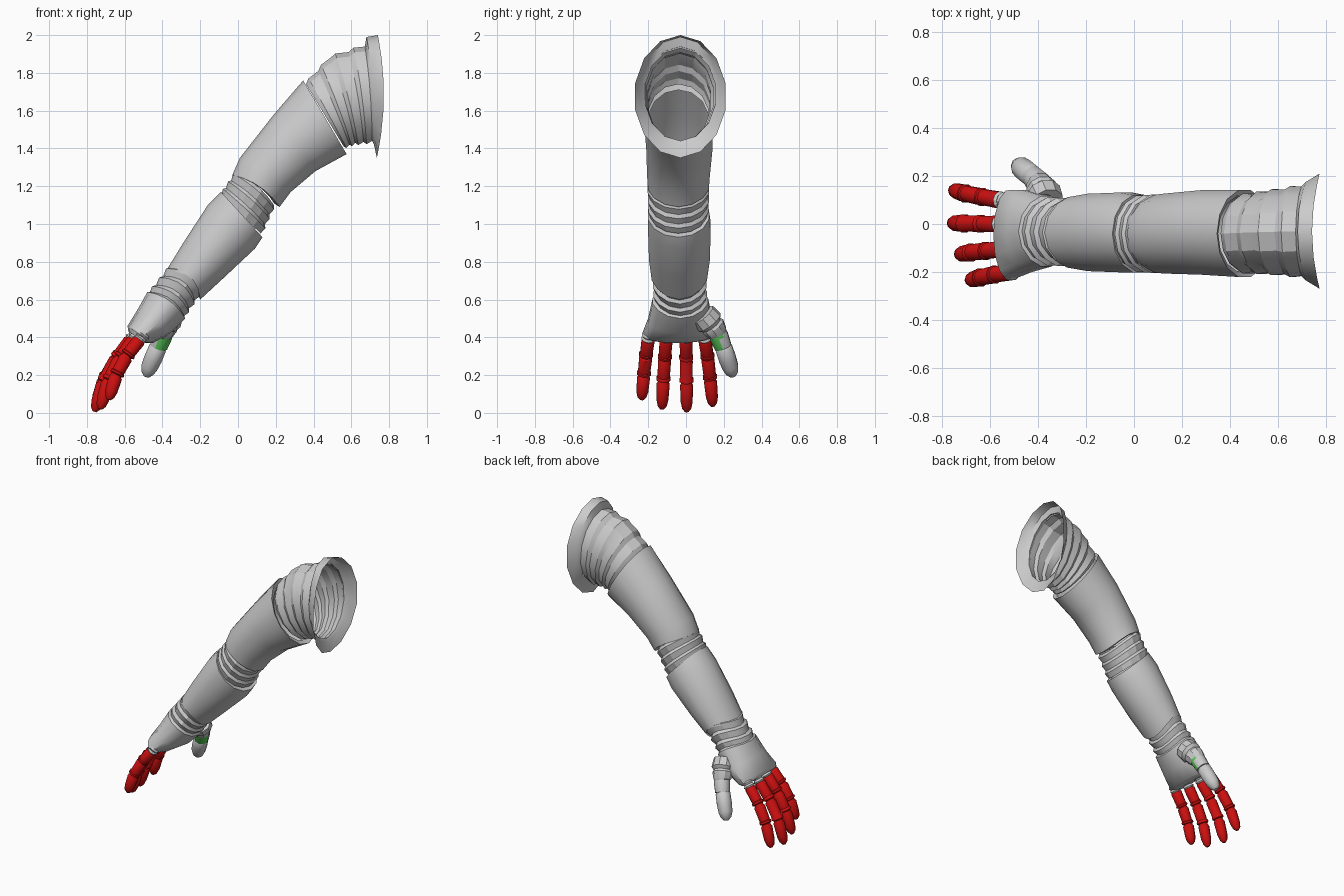
import bpy
import bmesh
import math
from mathutils import Vector

cube = bpy.data.objects.get("Cube")
if cube:
    bpy.data.objects.remove(cube, do_unlink=True)


def make_material(name, color):
    mat = bpy.data.materials.new(name)
    mat.use_nodes = True
    mat.diffuse_color = color
    mat.node_tree.nodes["Principled BSDF"].inputs["Base Color"].default_value = color
    return mat


GREY = make_material("light grey", (0.6, 0.6, 0.6, 1))
RED = make_material("red", (0.6, 0.005, 0.005, 1))
GREEN = make_material("green", (0.1, 0.6, 0.1, 1))


def skin(name, loops, materials, smooth, cap_start=False, cap_end=False, rule=None):
    """Bridge rings of points into a tube, optionally capped."""
    bm = bmesh.new()
    rings = [[bm.verts.new(p) for p in loop] for loop in loops]
    count = len(rings[0])
    for a, b in zip(rings, rings[1:]):
        for i in range(count):
            j = (i + 1) % count
            bm.faces.new((a[i], a[j], b[j], b[i]))
    if cap_start:
        bm.faces.new(list(reversed(rings[0])))
    if cap_end:
        bm.faces.new(rings[-1])
    bmesh.ops.recalc_face_normals(bm, faces=bm.faces)
    bm.normal_update()
    if rule:
        for face in bm.faces:
            face.material_index = int(rule(face.normal))
    mesh = bpy.data.meshes.new(name)
    bm.to_mesh(mesh)
    bm.free()
    for mat in materials:
        mesh.materials.append(mat)
    obj = bpy.data.objects.new(name, mesh)
    bpy.context.collection.objects.link(obj)
    bpy.ops.object.select_all(action='DESELECT')
    obj.select_set(True)
    bpy.context.view_layer.objects.active = obj
    bpy.ops.object.shade_smooth_by_angle(angle=math.radians(smooth))
    return obj


def section(ring, scale=1.0, sides=14):
    """Ellipse spanning a top and a bottom point; bulge bows its sides up the arm."""
    top_x, top_z, low_x, low_z, y_mid, y_half, bulge = ring
    mid = Vector(((top_x + low_x) / 2, y_mid, (top_z + low_z) / 2))
    half = Vector(((top_x - low_x) / 2, 0, (top_z - low_z) / 2))
    along = Vector((half.z, 0, -half.x)).normalized()
    points = []
    for i in range(sides):
        a = math.tau * i / sides
        side = Vector((0, y_half * math.sin(a), 0))
        points.append(mid + (half * math.cos(a) + side) * scale
                      + along * bulge * math.sin(a) ** 2)
    return points


def shell(name, rings, **options):
    return skin(name, [section(r) for r in rings], [GREY], 42, **options)


def pleats(name, keys, folds, flare):
    """Bellows: every fold steps out sharply, then slopes back in."""
    loops = []
    for a, b in zip(keys, keys[1:]):
        for i in range(folds):
            for step, scale in ((0, 1), (0.3, 1 + flare)):
                t = (i + step) / folds
                loops.append(section([u + (v - u) * t for u, v in zip(a, b)], scale))
    loops.append(section(keys[-1]))
    return skin(name, loops, [GREY], 25)


def tube(name, stations, materials, sides=10, smooth=40, rule=None):
    """Round tube through (point, radius) stations, closed at both ends."""
    points = [Vector(p) for p, r in stations]
    loops = []
    for i, (p, r) in enumerate(stations):
        axis = (points[min(i + 1, len(points) - 1)] - points[max(i - 1, 0)]).normalized()
        u = axis.cross(Vector((0, 1, 0))).normalized()
        v = axis.cross(u)
        angles = [math.tau * k / sides for k in range(sides)]
        loops.append([points[i] + (u * math.cos(a) + v * math.sin(a)) * r for a in angles])
    return skin(name, loops, materials, smooth, True, True, rule)


# Flared shoulder cuff
shell("shoulder_cuff", [
    (0.67, 1.93, 0.71, 1.44, -0.03, 0.19, 0.01),
    (0.68, 1.99, 0.72, 1.42, -0.03, 0.21, 0.02),
    (0.74, 2.0, 0.735, 1.35, -0.03, 0.245, 0.035)])

# Shoulder bellows
pleats("shoulder_pleats", [
    (0.36, 1.74, 0.56, 1.41, -0.04, 0.16, 0),
    (0.49, 1.88, 0.62, 1.43, -0.035, 0.17, 0.01),
    (0.68, 1.94, 0.71, 1.44, -0.03, 0.19, 0.01)], 2, 0.06)

# Upper arm with a turned-in lip at each end
shell("upper_arm", [
    (0.35, 1.71, 0.55, 1.39, -0.04, 0.16, 0),
    (0.345, 1.76, 0.575, 1.37, -0.04, 0.185, 0),
    (0.19, 1.58, 0.41, 1.28, -0.035, 0.18, 0),
    (0.01, 1.35, 0.28, 1.17, -0.04, 0.17, 0.01),
    (-0.03, 1.26, 0.22, 1.09, -0.04, 0.165, 0.03),
    (-0.01, 1.24, 0.19, 1.11, -0.04, 0.14, 0.03)])

# Elbow bellows
pleats("elbow_pleats", [
    (-0.01, 1.27, 0.19, 1.1, -0.04, 0.155, 0.02),
    (-0.09, 1.15, 0.12, 0.95, -0.04, 0.15, 0)], 3, 0.08)

# Forearm
shell("forearm", [
    (-0.07, 1.15, 0.1, 0.95, -0.04, 0.14, 0),
    (-0.09, 1.17, 0.13, 0.93, -0.04, 0.165, 0),
    (-0.16, 1.1, 0.09, 0.87, -0.035, 0.17, 0),
    (-0.29, 0.9, -0.07, 0.72, -0.035, 0.165, 0.02),
    (-0.385, 0.745, -0.2, 0.6, -0.035, 0.15, 0.06),
    (-0.36, 0.74, -0.21, 0.62, -0.035, 0.13, 0.06)])

# Wrist bellows
pleats("wrist_pleats", [
    (-0.36, 0.77, -0.2, 0.64, -0.035, 0.13, 0.05),
    (-0.47, 0.63, -0.29, 0.51, -0.03, 0.13, 0.03)], 3, 0.12)

# Palm, flattening towards the knuckles
shell("hand", [
    (-0.44, 0.64, -0.29, 0.53, -0.03, 0.12, 0.03),
    (-0.48, 0.64, -0.28, 0.5, -0.03, 0.15, 0.03),
    (-0.53, 0.55, -0.36, 0.42, -0.03, 0.175, 0),
    (-0.585, 0.46, -0.45, 0.37, -0.045, 0.19, 0),
    (-0.58, 0.43, -0.49, 0.37, -0.045, 0.175, 0)], cap_end=True)

# Four fingers: base, tip
FINGERS = {
    "index": ((-0.56, 0.1, 0.39), (-0.755, 0.142, 0.035)),
    "middle": ((-0.565, 0.0, 0.39), (-0.76, 0.004, 0.006)),
    "ring": ((-0.55, -0.105, 0.39), (-0.73, -0.127, 0.02)),
    "little": ((-0.52, -0.2, 0.39), (-0.685, -0.235, 0.07))}
BEND = ((0, 0), (0.42, 0.28), (0.76, 0.6), (1, 1))
PHALANX = ((0.02, 0.8), (0.1, 1), (0.8, 0.95), (0.84, 1.08), (0.93, 1.08), (0.97, 0.8))
FINGERTIP = ((0.02, 0.8), (0.1, 1), (0.65, 0.92), (0.88, 0.7), (1, 0.3))

for label, (base, tip) in FINGERS.items():
    base, tip = Vector(base), Vector(tip)
    span = tip - base
    joints = [base + Vector((span.x * f, span.y * (f + g) / 2, span.z * g)) for f, g in BEND]
    stations = []
    for k, (a, b) in enumerate(zip(joints, joints[1:])):
        profile = FINGERTIP if k == 2 else PHALANX
        stations += [(a.lerp(b, t), r * 0.036) for t, r in profile]
    tube(label + "_finger", stations, [RED])
    # Grey ribbed knuckle between palm and finger
    axis = (joints[1] - base).normalized()
    ribs = [(base + axis * (0.012 * k - 0.04), 0.037 if k % 2 else 0.029) for k in range(5)]
    tube(label + "_knuckle", ribs, [GREY], smooth=25)

# Thumb: ribbed root, two-tone collar, rounded end
tube("thumb_root", [
    ((-0.36, 0.09, 0.52), 0.07), ((-0.375, 0.125, 0.48), 0.075),
    ((-0.38, 0.135, 0.465), 0.06), ((-0.385, 0.145, 0.455), 0.066),
    ((-0.395, 0.165, 0.425), 0.056), ((-0.4, 0.17, 0.415), 0.05)], [GREY], smooth=30)
tube("thumb_collar", [
    ((-0.39, 0.16, 0.43), 0.048), ((-0.4, 0.175, 0.405), 0.052),
    ((-0.42, 0.197, 0.35), 0.047)], [GREY, GREEN],
    rule=lambda n: n.x - n.y > 0.6 and abs(n.z) < 0.8)
tube("thumb_tip", [
    ((-0.42, 0.197, 0.355), 0.038), ((-0.425, 0.2, 0.345), 0.047),
    ((-0.45, 0.22, 0.285), 0.048), ((-0.47, 0.236, 0.24), 0.044),
    ((-0.48, 0.244, 0.21), 0.033), ((-0.485, 0.248, 0.192), 0.015)], [GREY])
